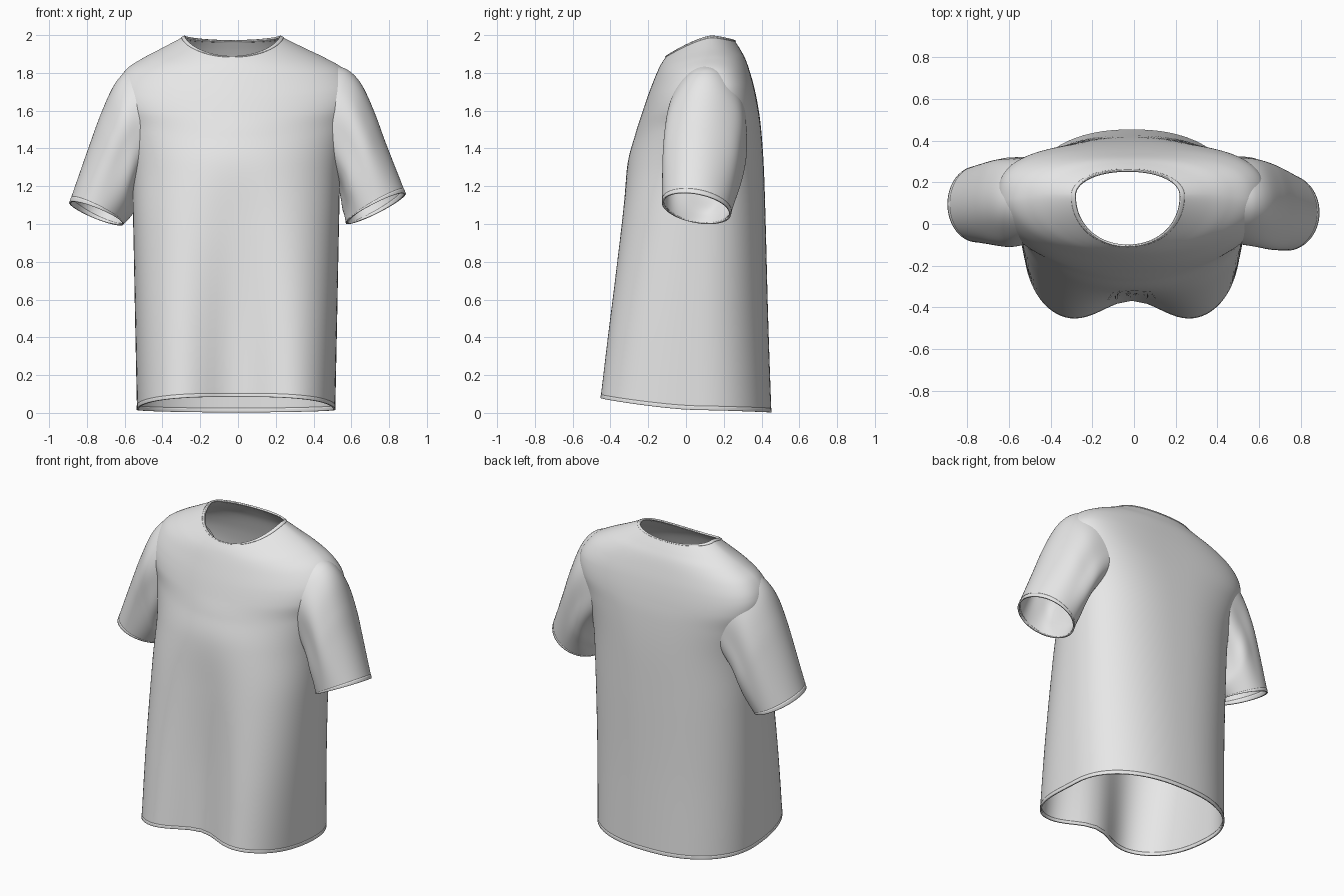
import bpy, bmesh, math

if "Cube" in bpy.data.objects:
    bpy.data.objects.remove(bpy.data.objects["Cube"])

cloth = bpy.data.materials.new("light_grey_cloth")
cloth.diffuse_color = (0.8, 0.8, 0.8, 1)
cloth.use_nodes = True
cloth.node_tree.nodes["Principled BSDF"].inputs["Base Color"].default_value = cloth.diffuse_color
SEG = 112


def sample(rows, u):
    """Catmull-Rom value of a table of rows at position u."""
    i = min(int(u), len(rows) - 2)
    t = u - i
    p = [rows[max(0, min(len(rows) - 1, i + k))] for k in (-1, 0, 1, 2)]
    return [0.5 * (2 * b + (c - a) * t + (2 * a - 5 * b + 4 * c - d) * t * t
                   + (3 * b - a - 3 * c + d) * t ** 3) for a, b, c, d in zip(*p)]


def loft(name, point, u0, u1, steps, thick, offset=-1.0, flip=False, drop=None):
    """Open tube through rings point(u, angle), given a cloth thickness."""
    bm = bmesh.new()
    rings = []
    for i in range(steps + 1):
        u = u0 + (u1 - u0) * i / steps
        rings.append([bm.verts.new(point(u, 2 * math.pi * j / SEG)) for j in range(SEG)])
    for a, b in zip(rings, rings[1:]):
        for j in range(SEG):
            k = (j + 1) % SEG
            q = [a[j], a[k], b[k], b[j]]
            bm.faces.new(q[::-1] if flip else q)
    if drop:
        gone = [f for f in bm.faces if drop(f.calc_center_median())]
        bmesh.ops.delete(bm, geom=gone, context='FACES')
    me = bpy.data.meshes.new(name)
    bm.to_mesh(me)
    bm.free()
    me.materials.append(cloth)
    ob = bpy.data.objects.new(name, me)
    bpy.context.collection.objects.link(ob)
    s = ob.modifiers.new("thickness", 'SOLIDIFY')
    s.thickness, s.offset = thick, offset
    bpy.ops.object.select_all(action='DESELECT')
    ob.select_set(True)
    bpy.context.view_layer.objects.active = ob
    bpy.ops.object.shade_smooth_by_angle(angle=math.radians(50))
    return ob


# Torso rings: half width, front y, back y, front z, side z, back z,
# front squareness, back squareness, front dip, centre y
TORSO = [
    (.525, -.512, .452, .085, .015, .003, 2.9, 2.3, .145, .05),
    (.535, -.455, .435, .50, .50, .50, 2.7, 2.3, .11, .05),
    (.545, -.378, .422, 1.0, 1.0, 1.0, 2.4, 2.4, .05, .06),
    (.555, -.322, .412, 1.3, 1.3, 1.3, 2.15, 2.5, .01, .08),
    (.600, -.270, .398, 1.47, 1.52, 1.5, 2.0, 2.7, 0, .10),
    (.640, -.235, .382, 1.58, 1.64, 1.62, 2.0, 3.0, 0, .10),
    (.635, -.205, .362, 1.67, 1.73, 1.72, 2.0, 3.0, 0, .11),
    (.575, -.175, .340, 1.75, 1.82, 1.80, 2.0, 2.8, 0, .12),
    (.480, -.150, .316, 1.81, 1.88, 1.87, 2.1, 2.5, 0, .13),
    (.380, -.130, .290, 1.85, 1.93, 1.92, 2.1, 2.2, 0, .135),
    (.252, -.105, .257, 1.888, 1.995, 1.972, 2.1, 2.1, 0, .135),
]


def torso_point(u, t):
    w, yf, yb, zf, zs, zb, nf, nb, dip, y0 = sample(TORSO, u)
    c, s = math.cos(t), math.sin(t)
    front = s < 0
    e = 2 / (nf if front else nb)
    x = w * math.copysign(abs(c) ** e, c)
    k = abs(s) ** e
    y = y0 + ((yf if front else yb) - y0) * k
    if front:
        y += dip * math.exp(-(x / .22) ** 2) * k
    z = zs + ((zf if front else zb) - zs) * k ** 1.4
    return (x - .01 - .02 * max(0, (u - 6) / 4), y, z)


def in_armhole(p):
    return abs(p.x) > .42 and ((p.y - .1) / .13) ** 2 + ((p.z - 1.53) / .17) ** 2 < 1


top = len(TORSO) - 1
loft("shirt_body", torso_point, 0, top, 100, .008, drop=in_armhole)
loft("bottom_hem", torso_point, 0, .08, 3, .010, -.8)
loft("collar_band", torso_point, top - .2, top, 4, .012, -.4)


# Sleeve rings: outer x, outer z, inner x, inner z, centre y, half depth, pull towards the body
def sleeve(side, name, end, y_end):
    rows = [
        (.50, 1.845, .49, 1.30, .115, .200, 1),
        (.585, 1.812, .525, 1.22, .112, .213, .6),
        (.655, 1.735, .545, 1.15, .105, .218, .3),
        (.722, 1.59, .555, 1.09, .09 + y_end * .4, .214, .1),
        (.785, 1.42, .565, 1.05, .075 + y_end * .7, .203, 0),
        end + (.055 + y_end, .182, 0),
    ]

    def point(u, t):
        ax, az, bx, bz, yc, ry, pull = sample(rows, u)
        c, s = math.cos(t), math.sin(t)
        # soft lengthwise folds that fade out at the seam and the cuff
        f = 1 + .035 * math.sin(math.pi * u / 5) * math.cos(6 * t + .6) * (1 - .8 * max(0, c))
        x = (ax + bx) / 2 + f * c * (ax - bx) / 2
        x -= pull * s * s * (.13 if s > 0 else .07)
        z = (az + bz) / 2 + f * c * (az - bz) / 2 - .03 * s * u / 5
        return (side * x, yc + f * ry * s, z)

    flip = side > 0
    loft(name + "_sleeve", point, 0, 5, 45, .008, flip=flip)
    loft(name + "_cuff", point, 4.86, 5, 3, .010, -.8, flip=flip)


sleeve(1, "right", (.888, 1.16, .572, 1.005), 0)
sleeve(-1, "left", (.893, 1.112, .608, 1.0), .04)
